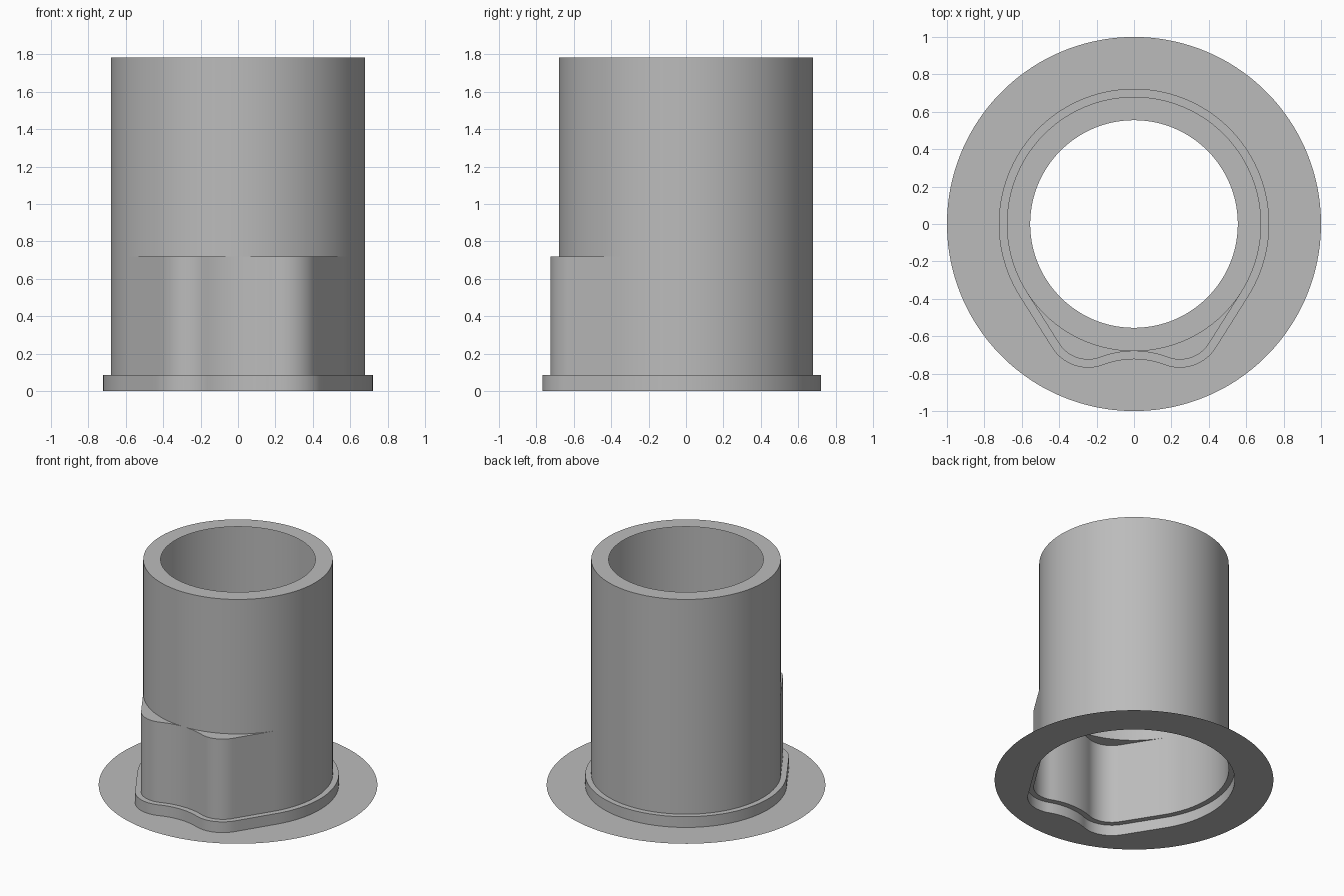
import bpy, bmesh, math
from math import sin, cos, atan2, pi, radians

cube = bpy.data.objects.get("Cube")
if cube:
    bpy.data.objects.remove(cube)

grey = bpy.data.materials.new("plain grey")
grey.use_nodes = True
colour = (0.5, 0.5, 0.5, 1)
grey.diffuse_color = colour
grey.node_tree.nodes["Principled BSDF"].inputs["Base Color"].default_value = colour

R, LOBE_R, LX, LY = 0.68, 0.185, 0.245, -0.54   # tube radius, lobe radius and centre


def arc(cx, cy, r, a0, a1, n):
    return [(cx + r * cos(a0 + (a1 - a0) * i / n),
             cy + r * sin(a0 + (a1 - a0) * i / n)) for i in range(n + 1)]


def outline(off=0.0):
    """Round tube outline with two front lobes, grown outward by off."""
    dist = math.hypot(LX, LY)
    tangent = atan2(LY, LX) + math.acos((R - LOBE_R) / dist)
    # concave arc between the lobes, touching the tube at the front centre
    drop = -R - LY
    rc = (LX ** 2 + drop ** 2 - LOBE_R ** 2) / (2 * (LOBE_R + drop))
    meet = atan2(-R - rc - LY, -LX)
    back = arc(0, 0, R + off, pi / 2, tangent, 48)
    lobe = arc(LX, LY, LOBE_R + off, tangent, meet, 20)
    dip = arc(0, -R - rc, rc - off, meet + pi, pi / 2, 10)
    (ax, ay), (bx, by) = back[-1], lobe[0]
    side = [(ax + (bx - ax) * i / 8, ay + (by - ay) * i / 8) for i in range(1, 8)]
    half = back + side + lobe + dip[1:]
    return half + [(-x, y) for x, y in half[-2:0:-1]]


def ring(r, pts):
    return [(r * cos(atan2(y, x)), r * sin(atan2(y, x))) for x, y in pts]


def shell(name, rows):
    """Skin a stack of matching outlines into an open sheet."""
    bm = bmesh.new()
    loops = [[bm.verts.new((x, y, z)) for x, y in pts] for pts, z in rows]
    n = len(loops[0])
    for low, high in zip(loops, loops[1:]):
        for i in range(n):
            j = (i + 1) % n
            bm.faces.new((low[j], low[i], high[i], high[j]))
    bmesh.ops.remove_doubles(bm, verts=bm.verts, dist=0.0002)
    mesh = bpy.data.meshes.new(name)
    bm.to_mesh(mesh)
    bm.free()
    mesh.materials.append(grey)
    ob = bpy.data.objects.new(name, mesh)
    bpy.context.collection.objects.link(ob)
    bpy.ops.object.select_all(action="DESELECT")
    ob.select_set(True)
    bpy.context.view_layer.objects.active = ob
    bpy.ops.object.shade_smooth_by_angle(angle=radians(30))


wall = outline()
collar = outline(0.043)
tube = ring(R, wall)
COLLAR_Z, LEDGE_Z, TOP_Z = 0.085, 0.72, 1.785

shell("base_flange", [(ring(1.0, collar), 0), (collar, 0)])
shell("collar", [(collar, 0), (collar, COLLAR_Z), (wall, COLLAR_Z)])
shell("lobed_wall", [(wall, COLLAR_Z), (wall, LEDGE_Z), (tube, LEDGE_Z)])
shell("upper_tube", [(tube, LEDGE_Z), (tube, TOP_Z), (ring(0.555, tube), TOP_Z)])
